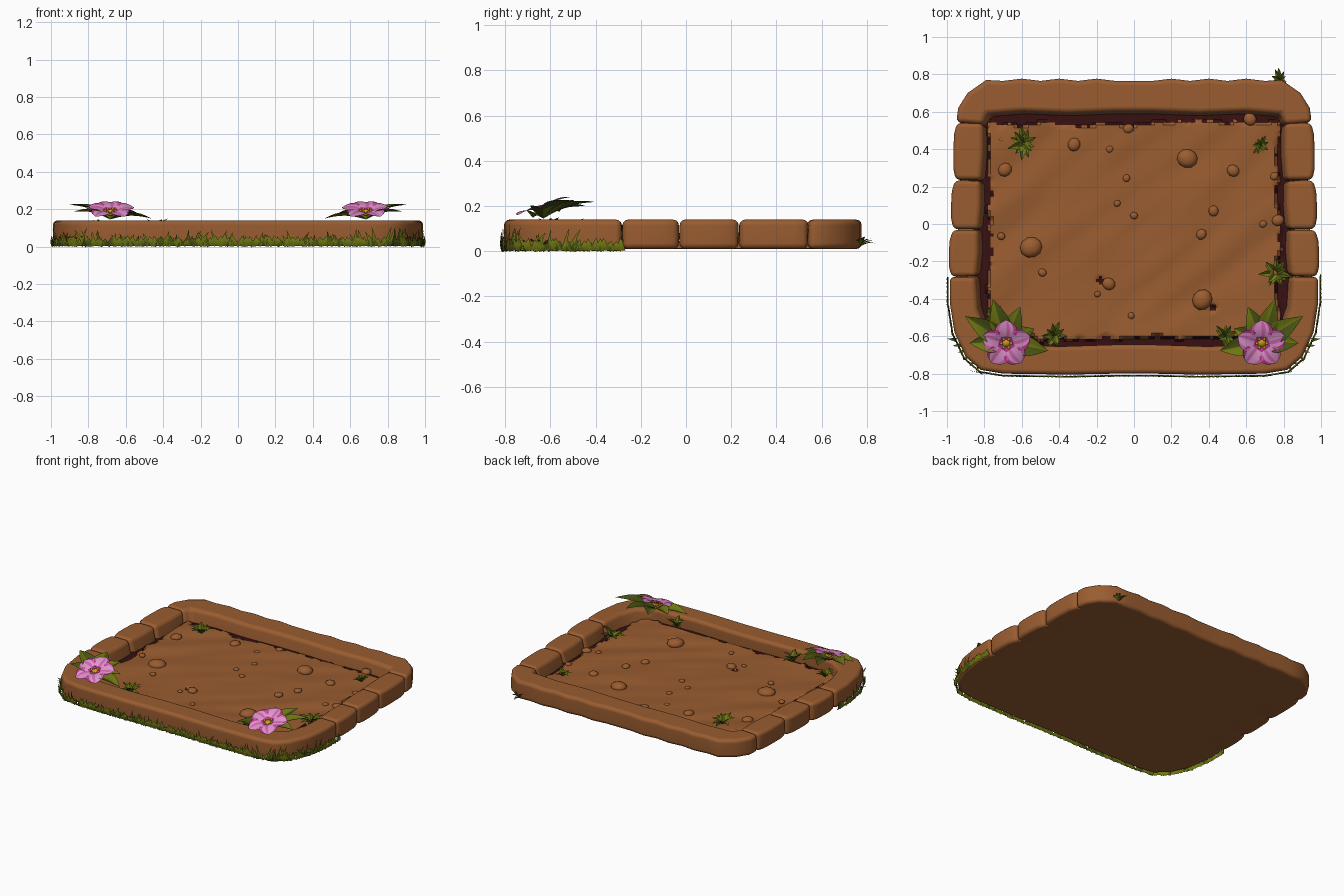
import bpy, bmesh, math, random
from math import sin, cos, pi, radians
from mathutils import Matrix, Vector, noise

random.seed(4)
cube = bpy.data.objects.get("Cube")
if cube:
    bpy.data.objects.remove(cube)


def material(name, r, g, b):
    m = bpy.data.materials.new(name)
    m.use_nodes = True
    m.diffuse_color = (r, g, b, 1)
    m.node_tree.nodes["Principled BSDF"].inputs["Base Color"].default_value = (r, g, b, 1)
    return m


soil = material("clay brown", 0.32, 0.108, 0.03)
dark_soil = material("dark soil", 0.038, 0.005, 0.005)
green = material("leaf green", 0.16, 0.19, 0.006)
dark_green = material("dark leaf green", 0.065, 0.085, 0.006)
pale_pink = material("pale pink", 0.75, 0.31, 0.6)
pink = material("pink", 0.66, 0.13, 0.46)
magenta = material("magenta", 0.5, 0.035, 0.27)
yellow = material("yellow", 0.64, 0.36, 0.01)


def finish(bm, name, mats, angle=40, weighted=False):
    bmesh.ops.remove_doubles(bm, verts=bm.verts, dist=1e-5)
    mesh = bpy.data.meshes.new(name)
    for f in bm.faces:
        f.smooth = True
    bm.to_mesh(mesh)
    bm.free()
    mesh.set_sharp_from_angle(angle=radians(angle))
    for m in mats:
        mesh.materials.append(m)
    ob = bpy.data.objects.new(name, mesh)
    bpy.context.collection.objects.link(ob)
    if weighted:
        ob.modifiers.new("Weighted Normal", "WEIGHTED_NORMAL").keep_sharp = True
    return ob


def turn(deg, axis):
    return Matrix.Rotation(radians(deg), 4, axis)


# ---------- clay rim ----------
def prism(name, outline, z0, z1, bevel):
    """Extruded outline with rounded edges; the inner wall slopes inward."""
    bm = bmesh.new()
    low = []
    for x, y in outline:
        inner = abs(x) < 0.88 and -0.6 < y < 0.63
        k = 0.96 if inner else 1
        low.append(bm.verts.new((x * k, y * k, z0)))
    high = [bm.verts.new((x, y, z1)) for x, y in outline]
    bm.faces.new(low)
    bm.faces.new(high)
    n = len(outline)
    for i in range(n):
        j = (i + 1) % n
        bm.faces.new((low[i], low[j], high[j], high[i]))
    bmesh.ops.recalc_face_normals(bm, faces=bm.faces)
    edges = [e for e in bm.edges if e.calc_face_angle(0) > radians(40)]
    bmesh.ops.bevel(bm, geom=edges, offset=bevel, segments=3, profile=0.5,
                    affect="EDGES", clamp_overlap=True)
    return finish(bm, name, [soil], weighted=True)


def mirrored(half):
    """Half a path ending near x = 0, continued on the other side."""
    return half + [(-x, y) for x, y in reversed(half)]


front_outer = [(0.985, -0.285), (0.985, -0.42), (0.96, -0.58), (0.9, -0.71),
               (0.82, -0.78), (0.7, -0.8), (0.35, -0.805), (0.1, -0.8)]
front_inner = [(0.85, -0.285), (0.84, -0.45), (0.8, -0.57), (0.7, -0.64),
               (0.4, -0.655), (0.1, -0.645)]
back_outer = [(0.95, 0.545), (0.94, 0.62), (0.89, 0.7), (0.79, 0.77)]
# shallow scallops along the back
back_outer += [(0.7 - 0.1 * i, 0.777 if i % 2 else 0.765) for i in range(7)]
back_inner = [(0.81, 0.535), (0.79, 0.59), (0.6, 0.605), (0.35, 0.595), (0.1, 0.605)]

for name, outer, inner in (("front_rim", front_outer, front_inner),
                           ("back_rim", back_outer, back_inner)):
    prism(name, mirrored(outer) + mirrored(inner)[::-1], 0.01, 0.14, 0.025)

joints = [-0.283, -0.03, 0.235, 0.543]
for side, label in ((1, "left"), (-1, "right")):
    for i in range(3):
        a, b = joints[i] + 0.002, joints[i + 1] - 0.002
        out = 0.99 - 0.012 * i
        inn = 0.845 - 0.013 * i
        m = (a + b) / 2
        pts = [(inn, a), (out - 0.012, a), (out, a + 0.06), (out, m),
               (out - 0.004, b - 0.06), (out - 0.02, b), (inn - 0.01, b), (inn - 0.012, m)]
        prism(f"{label}_rim_stone_{i + 1}", [(side * x, y) for x, y in pts], 0.01, 0.14, 0.025)

base = mirrored(front_outer)[::-1] + mirrored(back_outer)
prism("base_slab", [(x * 0.965, y * 0.965) for x, y in base], 0.011, 0.045, 0.005)

# ---------- soil bed ----------
bm = bmesh.new()
bmesh.ops.create_grid(bm, x_segments=110, y_segments=84, size=1,
                      matrix=Matrix.Translation((0, -0.02, 0)) @ Matrix.Diagonal((0.86, 0.64, 1, 1)))


def is_dark(p):
    edge = min(0.81 - abs(p.x), 0.578 - p.y, p.y + 0.65)
    ragged = 0.04 + 0.03 * noise.noise(Vector((p.x * 5, p.y * 5, 1))) \
        + 0.025 * noise.noise(Vector((p.x * 19, p.y * 19, 2)))
    hole = min((p.xy - Vector((-0.18, -0.3))).length, (p.xy - Vector((0.42, -0.45))).length)
    return edge < ragged or hole < 0.02


for v in bm.verts:
    u, w = v.co.x * 0.8 + v.co.y * 0.6, v.co.y * 0.8 - v.co.x * 0.6
    ripple = 0.012 * noise.noise(Vector((u * 2, w * 7, 5)))
    v.co.z = 0.052 if is_dark(v.co) else 0.072 + ripple
for f in bm.faces:
    f.material_index = int(is_dark(f.calc_center_median()))
finish(bm, "soil_bed", [soil, dark_soil], 45)

# ---------- pebbles: x, y, radius ----------
pebbles = [(-.69, .29, .037), (-.55, -.125, .058), (-.32, .425, .035), (-.13, .4, .02),
           (-.03, .51, .028), (-.04, .245, .02), (.285, .35, .053), (.53, .285, .033),
           (.62, .56, .035), (.75, .255, .022), (.425, .07, .028), (.36, -.055, .028),
           (.69, 0, .02), (.77, .02, .032), (-.09, .11, .018), (0, .045, .02),
           (-.71, -.065, .021), (-.49, -.26, .022), (-.135, -.32, .034), (-.195, -.375, .017),
           (.365, -.405, .055), (-.015, -.49, .018), (-.71, .45, .015)]
bm = bmesh.new()
for x, y, r in pebbles:
    place = Matrix.Translation((x, y, 0.074)) @ turn(random.uniform(0, 180), "Z")
    bmesh.ops.create_icosphere(bm, subdivisions=2, radius=r,
                               matrix=place @ Matrix.Diagonal((1.05, 0.95, 0.6, 1)))
finish(bm, "pebbles", [soil], 60)


# ---------- leaves, petals and grass share one blade shape ----------
def blade(bm, place, length, width, arch, fold, profile, rule, rows=6, half=1):
    """Strip along local +y; fold lifts the sides, arch lifts the middle."""
    grid = []
    for i in range(rows + 1):
        t = i / rows
        w = width / 2 * profile(t)
        row = []
        for j in range(-half, half + 1):
            s = j / half
            row.append(bm.verts.new(place @ Vector(
                (w * s, length * t, arch * sin(pi * t) + fold * abs(s) * w))))
        grid.append(row)
    for i in range(rows):
        for j in range(2 * half):
            f = bm.faces.new((grid[i][j], grid[i][j + 1], grid[i + 1][j + 1], grid[i + 1][j]))
            f.material_index = rule((i + 0.5) / rows, (j + 0.5) / half - 1)


def leaf_shape(t):
    return max(0, sin(pi * t ** 0.8))


def grass_shape(t):
    return (1 - t) ** 0.75


def petal_shape(t):
    return 0.35 * (1 - t) + max(0, sin(pi * t ** 1.5)) ** 0.65


def leaf_rule(t, s):
    return int(s > 0)


def petal_rule(t, s):
    if t < 0.3 or s > 0.67:
        return 2
    return 1 if s < -0.6 or 0 < s < 0.34 else 0


# ---------- flowers with leaves ----------
leaf_fan = [(-58, 0.27, 17), (-17, 0.25, 17), (102, 0.23, 1), (22, 0.21, 15),
            (-92, 0.2, 12), (65, 0.17, 10)]
for side, label in ((1, "left"), (-1, "right")):
    bm = bmesh.new()
    for az, length, pitch in leaf_fan:
        place = Matrix.Translation((side * 0.685, -0.63, 0.145)) @ turn(side * az, "Z") @ turn(pitch, "X")
        blade(bm, place, length, 0.11, 0.018, 0.35, leaf_shape, leaf_rule, 8, 2)
    finish(bm, f"{label}_flower_leaves", [green, dark_green])

    tilt = Matrix.Translation((side * 0.683, -0.635, 0.182)) @ turn(19, "X")
    bm = bmesh.new()
    for k in range(5):
        blade(bm, tilt @ turn(72 * k, "Z") @ turn(6, "X"), 0.135, 0.105, 0.012, 0.12,
              petal_shape, petal_rule, 10, 3)
    finish(bm, f"{label}_flower_petals", [pale_pink, pink, magenta])

    bm = bmesh.new()
    bmesh.ops.create_icosphere(bm, subdivisions=2, radius=0.025,
                               matrix=tilt @ Matrix.Diagonal((1, 1, 0.7, 1)))
    for k in range(6):
        spot = Vector((0.027 * cos(k * pi / 3), 0.027 * sin(k * pi / 3), 0.01))
        bmesh.ops.create_icosphere(bm, subdivisions=1, radius=0.009,
                                   matrix=tilt @ Matrix.Translation(spot))
    finish(bm, f"{label}_flower_centre", [yellow], 60)

# ---------- grass tufts: x, y, z, reach ----------
tufts = [(-.59, .43, .07, .1), (.68, .42, .07, .065), (.76, -.26, .06, .1), (.49, -.6, .08, .085),
         (-.43, -.6, .08, .095), (-.75, -.5, .09, .08), (.78, .77, .02, .065)]
for n, (x, y, z, reach) in enumerate(tufts):
    bm = bmesh.new()
    for k in range(11):
        length = reach * random.uniform(0.75, 1.1)
        place = Matrix.Translation((x, y, z)) @ turn(k * 33 + random.uniform(-12, 12), "Z") \
            @ turn(random.uniform(10, 50), "X")
        blade(bm, place, length, reach * 0.36, reach * 0.12, 0.4, leaf_shape, leaf_rule)
    finish(bm, f"grass_tuft_{n + 1}", [green, dark_green])

# ---------- grass hugging the front and its corners ----------
bm = bmesh.new()
path = [Vector(p) for p in mirrored(front_outer)]
for a, b in zip(path, path[1:]):
    along = b - a
    out = Vector((-along.y, along.x)).normalized()
    if out.dot((a + b) / 2) < 0:
        out = -out
    az = math.degrees(math.atan2(-out.x, out.y))
    steps = max(2, round(along.length / 0.011))
    for k in range(steps):
        p = a + along * (k + random.random()) / steps
        corner = abs(p.x) > 0.72 and p.y < -0.5
        tall = 0.055 if p.y > -0.5 else 0.115 if corner else 0.095
        short = k % 2 == 0
        height = random.uniform(0.04, 0.058) if short else random.uniform(0.5, 1) * tall
        lean = random.uniform(-14, 14) if short else random.uniform(-38, 38)
        shade = int(random.random() < 0.3)
        place = Matrix.Translation((p.x + out.x * 0.006, p.y + out.y * 0.006, 0.003)) \
            @ turn(az, "Z") @ turn(87, "X") @ turn(lean, "Z")
        blade(bm, place, height, 0.042 if short else 0.024, -0.007, -0.2,
              grass_shape, lambda t, s: shade, 4)
# loose blades poking out at the front corners
for side in (1, -1):
    for k in range(6):
        place = Matrix.Translation((side * (0.95 - 0.025 * k), -0.62 - 0.027 * k, 0.02)) \
            @ turn(side * (-82 - 14 * k), "Z") @ turn(30 + 5 * (k % 3), "X")
        blade(bm, place, 0.056, 0.024, 0.008, 0.3, grass_shape, leaf_rule, 4)
finish(bm, "front_grass", [green, dark_green])
